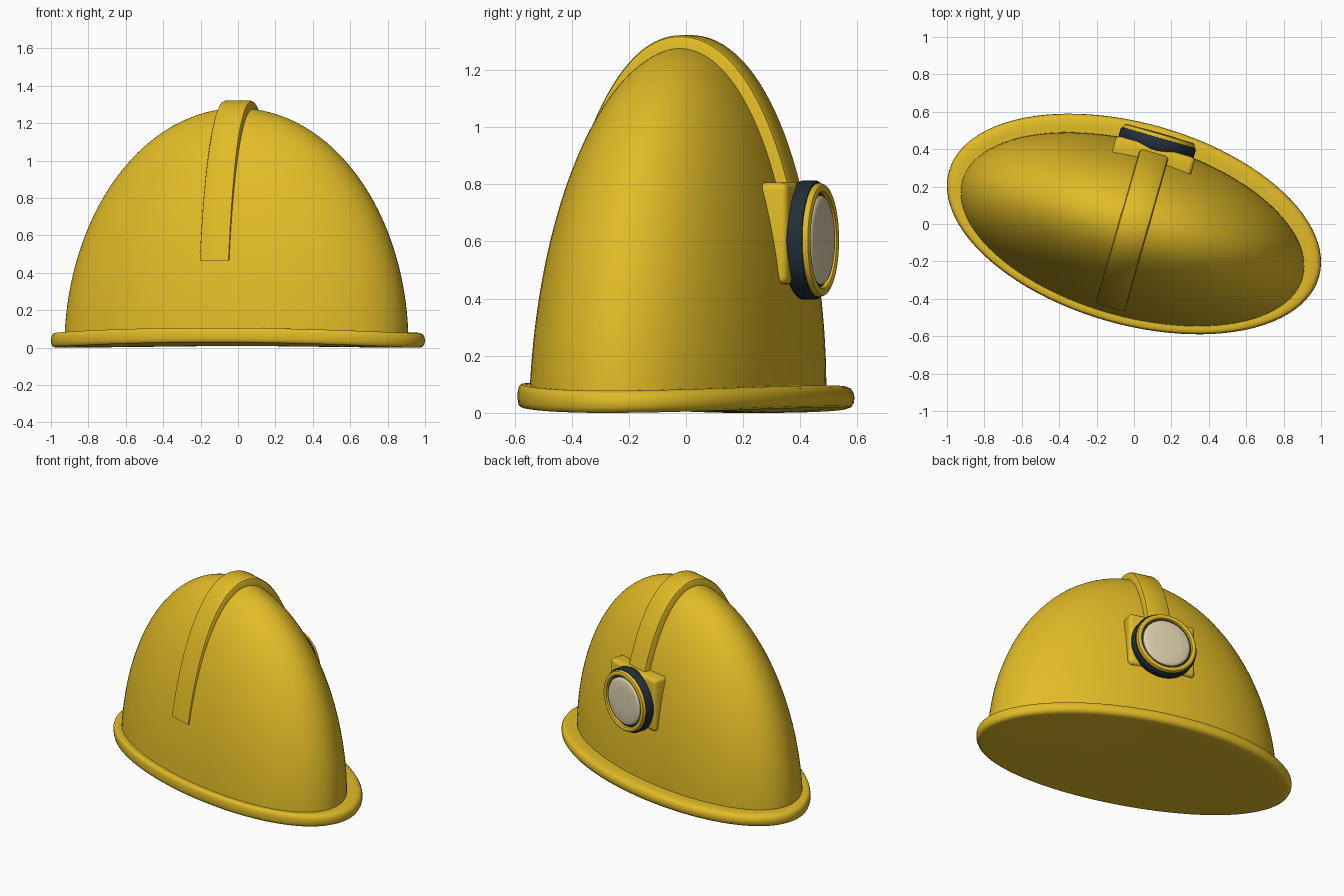
import bpy, bmesh, math
from mathutils import Matrix, Vector

if "Cube" in bpy.data.objects:
    bpy.data.objects.remove(bpy.data.objects["Cube"])

TURN = Matrix.Rotation(math.radians(-16), 4, 'Z')   # whole helmet is turned about z
H, A, B = 1.28, 0.948, 0.468                        # dome height and half axes
N = 96


def material(name, rgb):
    m = bpy.data.materials.new(name)
    m.diffuse_color = (*rgb, 1)
    m.use_nodes = True
    m.node_tree.nodes["Principled BSDF"].inputs["Base Color"].default_value = m.diffuse_color
    return m


YELLOW = material("safety_yellow", (0.76, 0.50, 0.02))
NAVY = material("dark_navy", (0.017, 0.027, 0.042))
CREAM = material("lens_cream", (0.72, 0.64, 0.43))


def finish(name, bm, mat, angle=35):
    bmesh.ops.remove_doubles(bm, verts=bm.verts, dist=1e-5)
    bmesh.ops.recalc_face_normals(bm, faces=bm.faces)
    bm.transform(TURN)
    me = bpy.data.meshes.new(name)
    bm.to_mesh(me)
    bm.free()
    me.materials.append(mat)
    ob = bpy.data.objects.new(name, me)
    bpy.context.collection.objects.link(ob)
    bpy.ops.object.select_all(action='DESELECT')
    ob.select_set(True)
    bpy.context.view_layer.objects.active = ob
    bpy.ops.object.shade_smooth_by_angle(angle=math.radians(angle))
    return ob


def skin(name, rows, mat, caps=False, angle=35):
    """Skin closed rows of points; optionally cap both ends."""
    bm = bmesh.new()
    vr = [[bm.verts.new(p) for p in r] for r in rows]
    n = len(vr[0])
    for a, b in zip(vr, vr[1:]):
        for i in range(n):
            j = (i + 1) % n
            bm.faces.new((a[i], a[j], b[j], b[i]))
    if caps:
        bm.faces.new(vr[0])
        bm.faces.new(vr[-1])
    return finish(name, bm, mat, angle)


def ring(n=N):
    return [2 * math.pi * i / n for i in range(n)]


def lean(z):
    return -0.031 * (1 - z / H)


# Dome: half ellipsoid whose base sits slightly towards the front
rows = []
for k in range(41):
    p = math.radians(2 + 88 * k / 40)
    z, r = H * math.sin(p), max(math.cos(p), 1e-7)
    rows.append([(A * r * math.cos(t), B * r * math.sin(t) + lean(z), z) for t in ring()])
skin("dome", rows, YELLOW)

# Brim: rounded lip, higher at front and back, closed underneath
profile = [(-0.3, 0.078), (0.3, 0.078), (0.7, 0.078), (0.88, 0.07), (0.97, 0.056),
           (1.0, 0.038), (0.97, 0.02), (0.88, 0.006), (0.7, 0.0), (0.3, 0.0), (-1.0, 0.0)]
rows = []
for f, z in profile:
    row = []
    for t in ring():
        c, s = math.cos(t), math.sin(t)
        inner = Vector((A * c, B * s - 0.031))
        outer = Vector((1.029 * c, 0.538 * s))
        q = inner.lerp(outer, f)
        row.append((q.x, q.y, z + (0.028 if s < 0 else 0.018) * s * s))
    rows.append(row)
rows.append([(0, 0, 0.01)] * N)
skin("brim", rows, YELLOW, angle=50)

# Strap: band over the crown, flush at the front and raised towards the lamp
rows = []
for k in range(49):
    p = math.radians(21.3 + (150 - 21.3) * k / 48)
    z = H * math.sin(p)
    base = Vector((0, -B * math.cos(p) + lean(z), z))
    nrm = Vector((0, -math.cos(p) / B, math.sin(p) / H)).normalized()
    e = min(1, k / 25)
    t = 0.008 + 0.034 * e * e * (3 - 2 * e)
    w, c = 0.081, min(0.018, t * 0.6)
    section = [(-w, -0.03), (-w, t - c), (-w + 0.3 * c, t - 0.3 * c), (-w + c, t),
               (w - c, t), (w - 0.3 * c, t - 0.3 * c), (w, t - c), (w, -0.03)]
    rows.append([base + nrm * h + Vector((x, 0, 0)) for x, h in section])
skin("strap", rows, YELLOW, caps=True, angle=40)

# Lamp mount: rounded plate on the back
bm = bmesh.new()
bmesh.ops.create_cube(bm, size=1)
bm.transform(Matrix.Translation((0, 0.375, 0.628)) @ Matrix.Diagonal((0.44, 0.11, 0.355, 1)))
bmesh.ops.bevel(bm, geom=bm.edges[:], offset=0.025, segments=4, profile=0.5, affect='EDGES')
finish("lamp_mount", bm, YELLOW)


# Lamp: turned parts along the back axis, as (radius, depth) profiles
def turned(name, prof, mat):
    rows = [[(r * math.cos(t), d, 0.605 + r * math.sin(t)) for t in ring(64)] for r, d in prof]
    skin(name, rows, mat)


turned("lamp_housing", [(1e-7, 0.40), (0.19, 0.40), (0.203, 0.415), (0.209, 0.428), (0.209, 0.47),
                        (0.203, 0.48), (0.165, 0.484), (1e-7, 0.484)], NAVY)
turned("lamp_bezel", [(0.166, 0.47), (0.199, 0.47), (0.199, 0.488), (0.194, 0.499), (0.185, 0.504),
                      (0.177, 0.504), (0.169, 0.499), (0.166, 0.49), (0.166, 0.47)], YELLOW)
turned("lamp_lens", [(0.156, 0.47), (0.156, 0.492), (0.150, 0.499), (0.138, 0.503),
                     (0.08, 0.506), (1e-7, 0.507)], CREAM)
